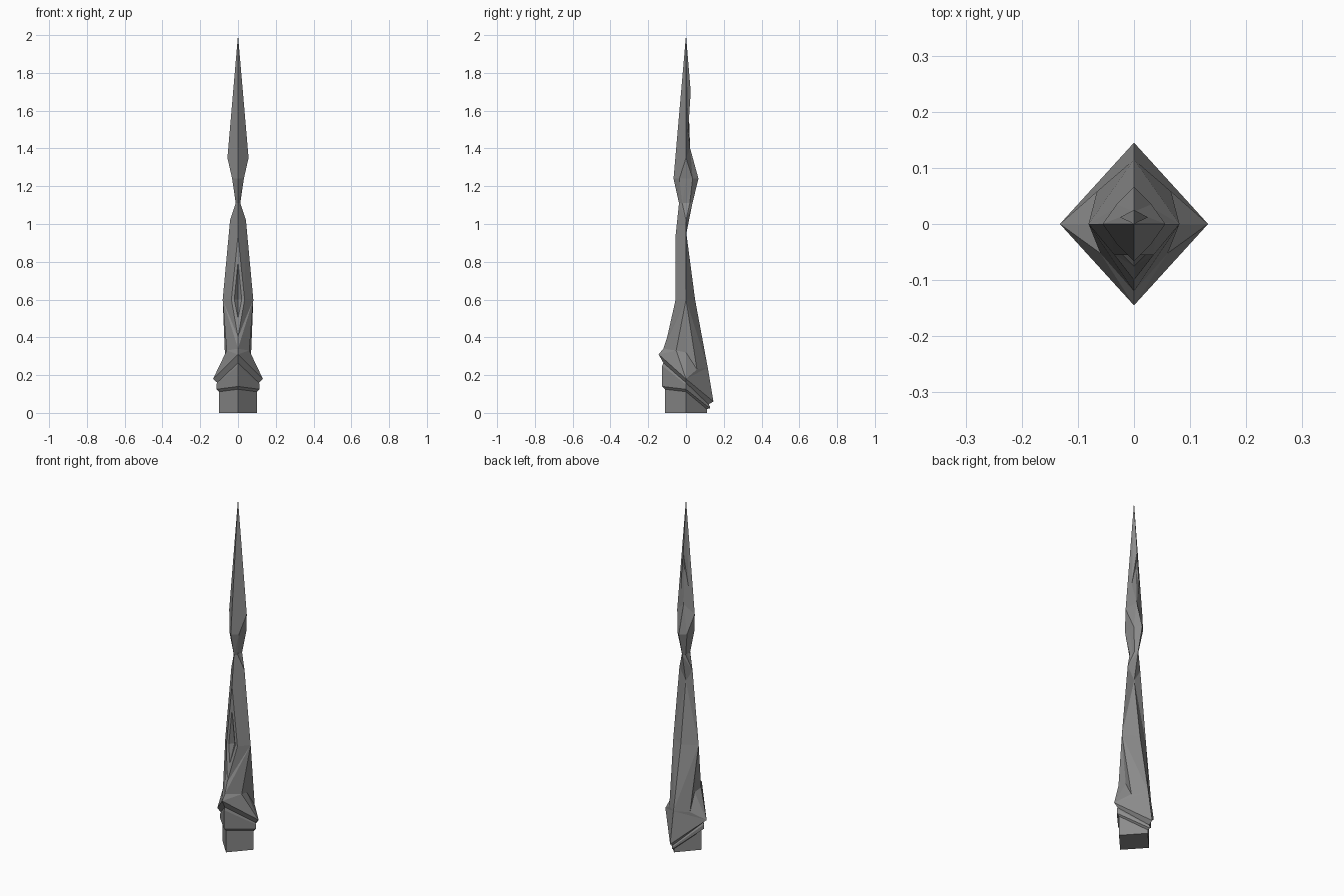
import bpy
import bmesh

if "Cube" in bpy.data.objects:
    bpy.data.objects.remove(bpy.data.objects["Cube"], do_unlink=True)

GREY = (0.26, 0.26, 0.26, 1)
stone = bpy.data.materials.new("grey_stone")
stone.use_nodes = True
stone.diffuse_color = GREY
stone.node_tree.nodes["Principled BSDF"].inputs["Base Color"].default_value = GREY


def make_object(name, bm):
    bmesh.ops.remove_doubles(bm, verts=bm.verts, dist=0.0005)
    bmesh.ops.holes_fill(bm, edges=bm.edges, sides=8)
    bmesh.ops.recalc_face_normals(bm, faces=bm.faces)
    mesh = bpy.data.meshes.new(name)
    bm.to_mesh(mesh)
    bm.free()
    mesh.materials.append(stone)
    obj = bpy.data.objects.new(name, mesh)
    bpy.context.collection.objects.link(obj)


def strip(bm, a, b):
    """Triangles between two ridge lines, walking down by height; both halves."""
    i = j = 0
    while i < len(a) - 1 or j < len(b) - 1:
        step_a = j == len(b) - 1 or (i < len(a) - 1 and a[i + 1][2] >= b[j + 1][2])
        tri = (a[i], b[j], a[i + 1] if step_a else b[j + 1])
        i, j = (i + 1, j) if step_a else (i, j + 1)
        if len(set(tri)) == 3:
            for side in (1, -1):
                bm.faces.new([bm.verts.new((side * x, y, z)) for x, y, z in tri])


# Spire ridges, each from the tip down to the collar
tip = (0, 0, 2.0)
front_top = [tip, (0, -.066, 1.24), (0, -.037, 1.11), (0, -.055, .94)]
front_low = [(0, -.1, .4), (0, -.12, .34), (0, -.145, .31)]
notch_top, notch_low = (0, -.055, .8), (0, -.075, .5)
front_edge = front_top + [(.035, -.055, .6)] + front_low
front_rim = front_top + [notch_top, (.02, -.055, .6), notch_low] + front_low
front_core = front_top + [notch_top, (0, -.03, .6), notch_low] + front_low

shoulder = [tip, (.056, 0, 1.35)]
waist = [(.042, 0, 1.02), (.081, 0, .6)]
flare = [(.132, 0, .18)]
side_front = shoulder + [(.031, -.035, 1.24), (.012, -.02, 1.11)] + waist + [(.06, -.052, .33)] + flare
side_core = shoulder + [(.031, 0, 1.24), (.01, 0, 1.11)] + waist + [(.055, 0, .32)] + flare
side_back = shoulder + [(.031, .035, 1.24), (.012, .02, 1.11)] + waist + [(.066, .058, .23)] + flare

back_top = [tip, (0, .025, 1.7)]
back_low = [(0, .022, 1.4), (0, .066, 1.24), (0, .034, 1.11), (0, .002, .95),
            (0, .048, .6), (0, .115, .24), (0, .145, .06)]
back_edge = back_top + [(.025, .012, 1.5)] + back_low
back_core = back_top + [(0, .004, 1.5)] + back_low

bm = bmesh.new()
for a, b in ((front_core, front_rim), (front_rim, front_edge), (front_edge, side_front),
             (side_front, side_core), (side_core, side_back),
             (side_back, back_edge), (back_edge, back_core)):
    if a is not b:
        strip(bm, a, b)
make_object("spire", bm)


def diamond_stack(name, rings):
    """Loft of slanted diamonds: half width, half depth, front, side and back heights."""
    bm = bmesh.new()
    loops = [[bm.verts.new(p) for p in ((0, -d, f), (w, 0, s), (0, d, b), (-w, 0, s))]
             for w, d, f, s, b in rings]
    for upper, lower in zip(loops, loops[1:]):
        for k in range(4):
            n = (k + 1) % 4
            bm.faces.new((upper[k], lower[k], lower[n], upper[n]))
    make_object(name, bm)


# Slanted collar, block below it, and square foot
rim = (.11, .12, .265, .16, .045)
band = (.1, .11, .125, .112, .02)
diamond_stack("collar", [(.132, .145, .31, .18, .06), rim])
diamond_stack("block", [rim, (.115, .126, .25, .15, .035), (.115, .126, .14, .125, .024), band])
diamond_stack("foot", [band, (.1, .11, 0, 0, 0)])
